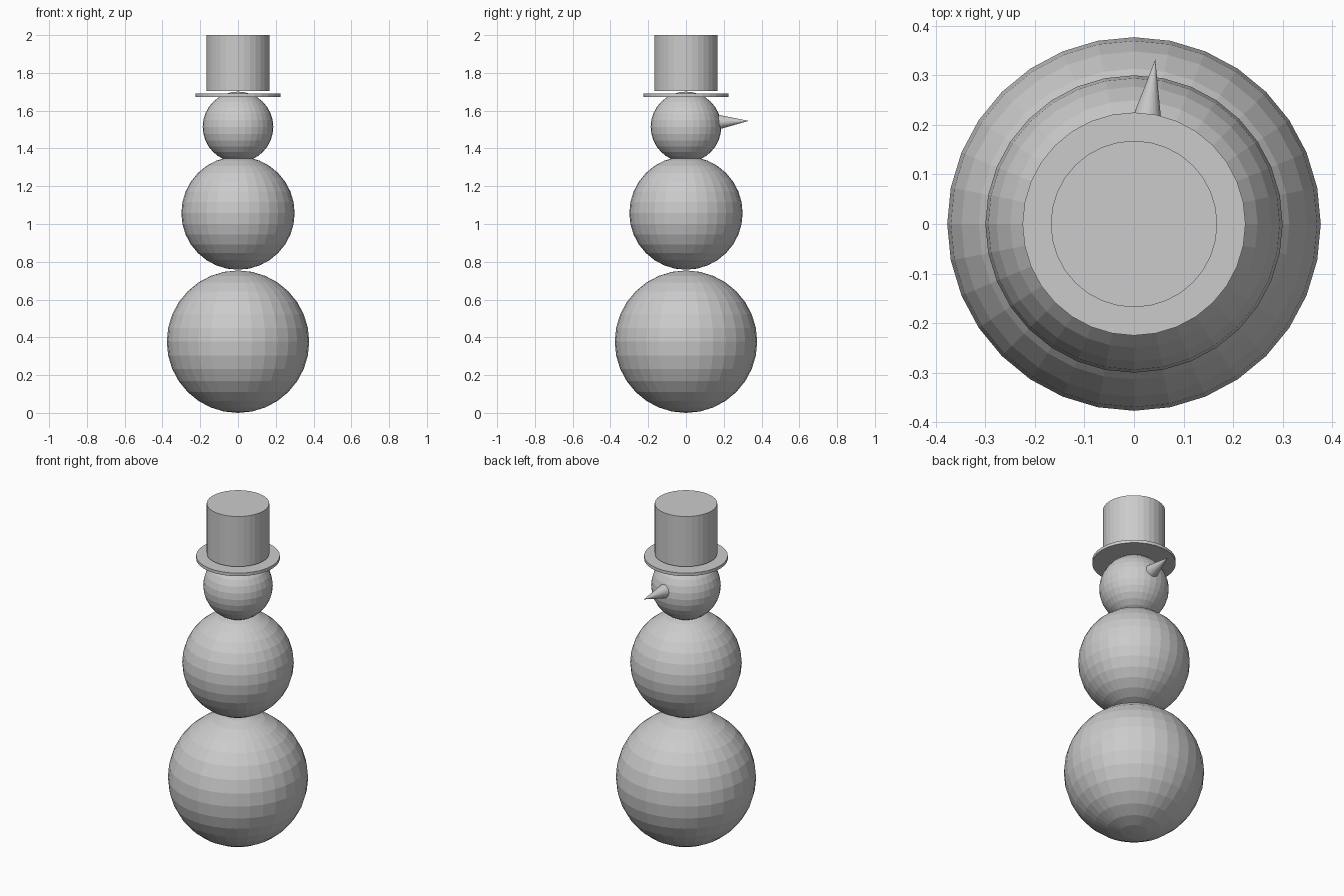
import bpy
from mathutils import Vector

if "Cube" in bpy.data.objects:
    bpy.data.objects.remove(bpy.data.objects["Cube"])

# One plain grey for the whole model
grey = bpy.data.materials.new("light_grey")
grey.diffuse_color = (0.6, 0.6, 0.6, 1.0)
grey.use_nodes = True
grey.node_tree.nodes["Principled BSDF"].inputs["Base Color"].default_value = grey.diffuse_color


def finish(name):
    obj = bpy.context.object
    obj.name = name
    obj.data.materials.append(grey)
    return obj


def ball(name, radius, z):
    bpy.ops.mesh.primitive_uv_sphere_add(segments=32, ring_count=16,
                                         radius=radius, location=(0, 0, z))
    return finish(name)


def disc(name, radius, z0, z1):
    bpy.ops.mesh.primitive_cylinder_add(vertices=32, radius=radius, depth=z1 - z0,
                                        location=(0, 0, (z0 + z1) / 2))
    return finish(name)


# Three stacked snowballs
ball("bottom_ball", 0.377, 0.377)
ball("middle_ball", 0.30, 1.058)
ball("head", 0.187, 1.514)

# Top hat: thin brim with the crown just above it
disc("hat_brim", 0.225, 1.673, 1.691)
disc("hat_crown", 0.168, 1.703, 2.0)

# Carrot nose at the back, slightly askew, with its base sunk into the head
tip = Vector((0.043, 0.332, 1.546))
axis = Vector((0.14, 1.0, 0.04)).normalized()
length = 0.2
bpy.ops.mesh.primitive_cone_add(vertices=32, radius1=0.048, radius2=0, depth=length,
                                location=tip - axis * length / 2,
                                rotation=axis.to_track_quat('Z', 'Y').to_euler())
finish("nose")
